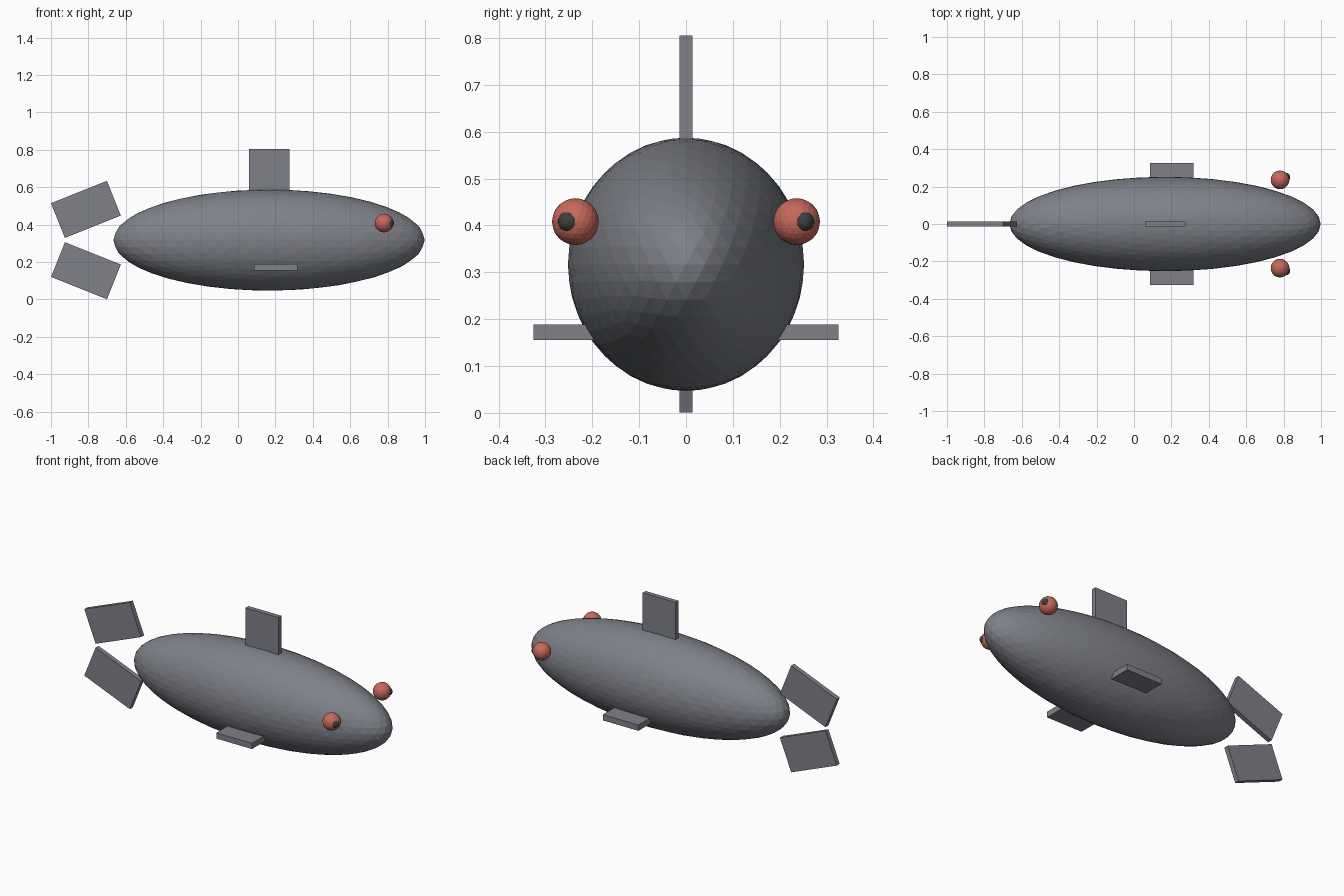
import bpy
import math

if "Cube" in bpy.data.objects:
    bpy.data.objects.remove(bpy.data.objects["Cube"])


def material(name, rgb):
    mat = bpy.data.materials.new(name)
    mat.diffuse_color = (*rgb, 1)
    mat.use_nodes = True
    mat.node_tree.nodes["Principled BSDF"].inputs["Base Color"].default_value = mat.diffuse_color
    return mat


grey = material("slate_grey", (0.21, 0.22, 0.25))
red = material("eye_red", (0.57, 0.14, 0.105))
black = material("pupil_black", (0.045, 0.05, 0.05))


def ball(name, loc, radii, subdivisions, mat):
    bpy.ops.mesh.primitive_ico_sphere_add(subdivisions=subdivisions, radius=1, location=loc)
    ob = bpy.context.object
    ob.name = name
    ob.scale = radii
    ob.data.materials.append(mat)


def box(name, loc, size, tilt=0):
    bpy.ops.mesh.primitive_cube_add(size=1, location=loc, rotation=(0, math.radians(tilt), 0))
    ob = bpy.context.object
    ob.name = name
    ob.scale = size
    ob.data.materials.append(grey)


# Long faceted body
MID_Z = 0.317
ball("body", (0.166, 0, MID_Z), (0.832, 0.252, 0.27), 4, grey)

# Fin on the back
box("back_fin", (0.167, 0, 0.667), (0.216, 0.028, 0.276))

# Forked tail, mirrored about the body axis
for name, s in (("upper_tail_fin", 1), ("lower_tail_fin", -1)):
    box(name, (-0.813, 0, MID_Z + s * 0.164), (0.322, 0.028, 0.2), -21.8 * s)

# Side fins, eyes and pupils
for side, s in (("right", -1), ("left", 1)):
    box(side + "_side_fin", (0.202, s * 0.25, 0.172), (0.234, 0.15, 0.034))
    ball(side + "_eye", (0.781, s * 0.236, 0.408), (0.05,) * 3, 3, red)
    ball(side + "_pupil", (0.811, s * 0.25, 0.408), (0.0235,) * 3, 3, black)
